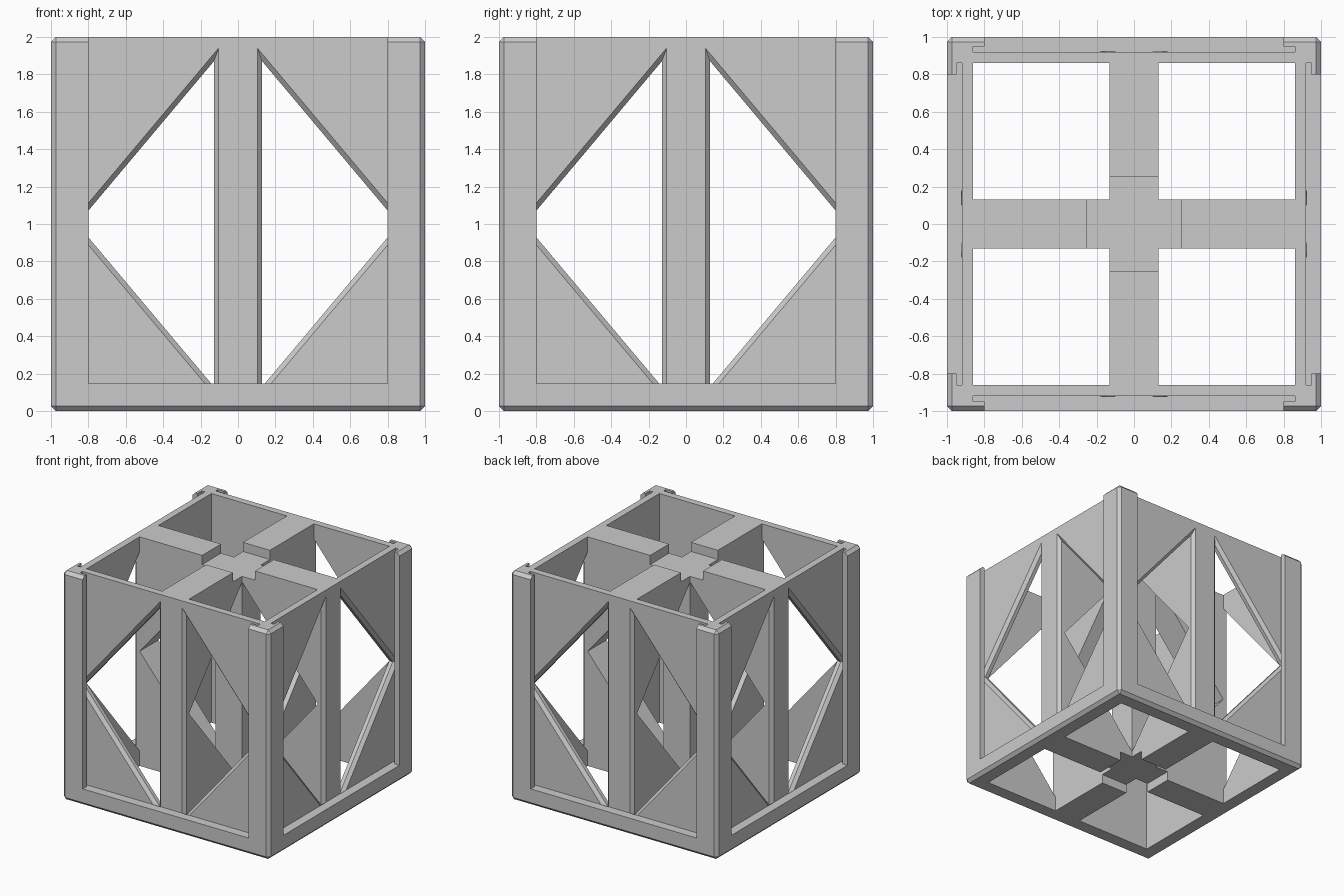
import bpy
import bmesh
from math import pi, hypot
from mathutils import Matrix, Vector

if "Cube" in bpy.data.objects:
    bpy.data.objects.remove(bpy.data.objects["Cube"], do_unlink=True)

HALF = 1.0        # half of the cube side
INNER = 0.86      # inside face of the outer walls
WALL = 0.92       # outside face of the outer walls
LIP = 0.95        # back of the lips that hold a sliding panel
POST = 0.8        # inner edge of the corner posts
RAIL = 0.147      # top of the bottom rail
RIB = 0.13        # half thickness of the inner cross walls
BEVEL = 0.027
NOTCH = 0.255
DEPTH = 0.08

grey = bpy.data.materials.new("plain grey")
grey.use_nodes = True
colour = (0.6, 0.6, 0.6, 1)
grey.diffuse_color = colour
grey.node_tree.nodes["Principled BSDF"].inputs["Base Color"].default_value = colour


def make_object(name, bm):
    bmesh.ops.recalc_face_normals(bm, faces=bm.faces)
    mesh = bpy.data.meshes.new(name)
    bm.to_mesh(mesh)
    bm.free()
    obj = bpy.data.objects.new(name, mesh)
    bpy.context.collection.objects.link(obj)
    mesh.materials.append(grey)
    return obj


def loft(sections):
    """Closed solid through rings of matching points."""
    bm = bmesh.new()
    rings = [[bm.verts.new(p) for p in ring] for ring in sections]
    count = len(rings[0])
    for a, b in zip(rings, rings[1:]):
        for i in range(count):
            j = (i + 1) % count
            bm.faces.new((a[i], a[j], b[j], b[i]))
    bm.faces.new(rings[0])
    bm.faces.new(rings[-1])
    return bm


def box(lo, hi):
    (x0, y0, z0), (x1, y1, z1) = lo, hi
    corners = [(x0, y0), (x1, y0), (x1, y1), (x0, y1)]
    return loft([[(x, y, z) for x, y in corners] for z in (z0, z1)])


def cut(body, bm, turn=0):
    """Subtract a solid, turned about the vertical axis."""
    bm.transform(Matrix.Rotation(turn * pi / 2, 4, "Z"))
    cutter = make_object("cutter", bm)
    cutter.hide_render = True
    mod = body.modifiers.new("cut", "BOOLEAN")
    mod.operation = "DIFFERENCE"
    mod.solver = "EXACT"
    mod.object = cutter
    bpy.context.view_layer.objects.active = body
    bpy.ops.object.modifier_apply(modifier=mod.name)
    bpy.data.objects.remove(cutter, do_unlink=True)


def panel_slot():
    """T-shaped channel, open at the top, in the front side."""
    half = [(POST, -HALF - 0.1), (POST, -LIP), (INNER, -LIP), (INNER, -WALL)]
    outline = half + [(-x, y) for x, y in reversed(half)]
    return loft([[(x, y, z) for x, y in outline] for z in (RAIL, 2.1)])


def window(side):
    """Triangular hole running front to back, chamfered at both mouths."""
    near, height = RIB - 0.001, 0.87
    width = INNER - near
    radius = height * width / (height + hypot(height, width))
    centre = Vector((near + radius, 1))
    triangle = [Vector((near, 1 - height)), Vector((INNER, 1)), Vector((near, 1 + height))]
    mouth = WALL + 0.001
    rings = []
    for y, grow in ((-mouth, BEVEL), (BEVEL - WALL, 0), (WALL - BEVEL, 0), (mouth, BEVEL)):
        points = [centre + (p - centre) * (1 + grow / radius) for p in triangle]
        rings.append([(side * p.x, y, p.y) for p in points])
    return loft(rings)


# Chamfered outer block
block = box((-HALF, -HALF, 0), (HALF, HALF, 2 * HALF))
bmesh.ops.bevel(block, geom=block.edges[:], offset=BEVEL, segments=1, affect="EDGES")
frame = make_object("cube_frame", block)

# Four vertical shafts and four panel channels
for turn in range(4):
    cut(frame, box((RIB, RIB, -0.1), (INNER, INNER, 2.1)), turn)
    cut(frame, panel_slot(), turn)

# Triangular windows through outer walls and inner cross walls
for turn in range(2):
    for side in (-1, 1):
        cut(frame, window(side), turn)

# Cross-shaped notches in the middle of the top and bottom beams
for low, high in ((2 - DEPTH, 2.1), (-0.1, DEPTH)):
    for turn in range(2):
        cut(frame, box((-NOTCH, -RIB - 0.01, low), (NOTCH, RIB + 0.01, high)), turn)
